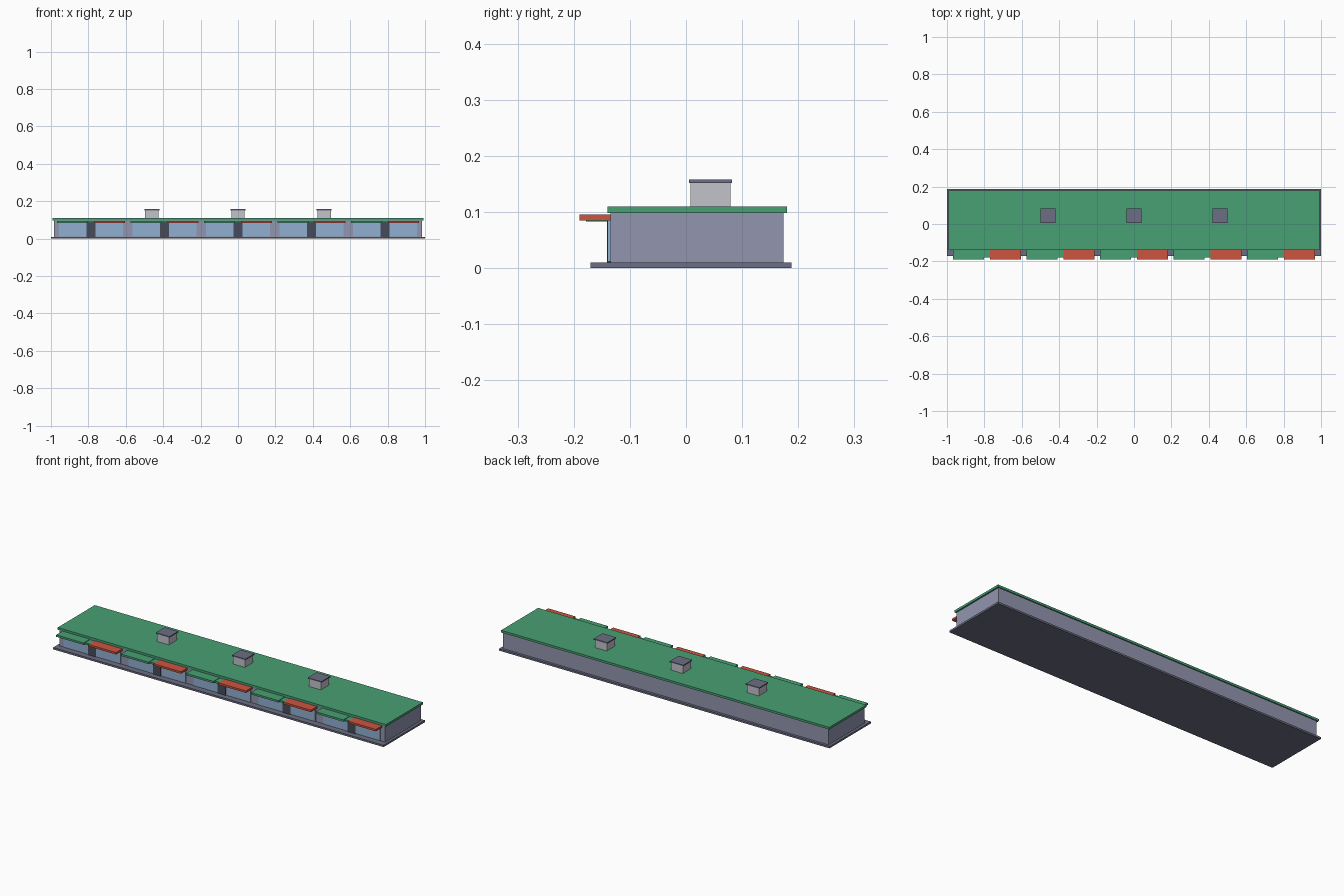
import bpy

cube = bpy.data.objects.get("Cube")
if cube:
    bpy.data.objects.remove(cube, do_unlink=True)


def material(name, rgb):
    mat = bpy.data.materials.new(name)
    mat.use_nodes = True
    colour = (*rgb, 1)
    mat.diffuse_color = colour
    mat.node_tree.nodes["Principled BSDF"].inputs["Base Color"].default_value = colour
    return mat


wall = material("lavender wall", (0.29, 0.30, 0.43))
trim = material("slate trim", (0.15, 0.155, 0.225))
green = material("green roof", (0.065, 0.35, 0.175))
red = material("red awning", (0.61, 0.09, 0.05))
glass = material("blue glass", (0.28, 0.43, 0.63))
dark = material("dark door", (0.06, 0.07, 0.10))
pale = material("pale grey vent", (0.54, 0.54, 0.60))


def box(name, xs, ys, zs, mat):
    """Box spanning the given (low, high) ranges."""
    spans = (xs, ys, zs)
    bpy.ops.mesh.primitive_cube_add(size=1, location=[(a + b) / 2 for a, b in spans])
    ob = bpy.context.object
    ob.name = name
    ob.scale = [b - a for a, b in spans]
    bpy.ops.object.transform_apply(location=False, rotation=False, scale=True)
    ob.data.materials.append(mat)
    return ob


def around(centre, half):
    return (centre - half, centre + half)


# Main building
box("base_slab", (-1, 1), (-0.17, 0.188), (0, 0.01), trim)
box("building_body", (-0.985, 0.985), (-0.135, 0.174), (0.01, 0.098), wall)
box("roof", (-0.993, 0.993), (-0.14, 0.18), (0.098, 0.11), green)

# Shop units: a door with a canopy, flanked by two windows with awnings
unit = 0.393
for i in range(5):
    x = (i - 2) * unit
    box("door", around(x, 0.024), (-0.141, -0.13), (0.01, 0.086), dark)
    box("door_canopy", around(x, 0.032), (-0.178, -0.13), (0.083, 0.093), green)
    for side, colour in ((-1, green), (1, red)):
        cx = x + side * unit / 4
        box("window", around(cx, 0.074), (-0.14, -0.13), (0.012, 0.09), glass)
        box("awning", around(cx, 0.083), (-0.19, -0.13), (0.085, 0.0955), colour)

# Roof vents
for x in (-0.46, 0, 0.46):
    box("roof_vent", around(x, 0.036), (0.008, 0.079), (0.11, 0.152), pale)
    box("vent_cap", around(x, 0.041), (0.005, 0.082), (0.152, 0.158), trim)
